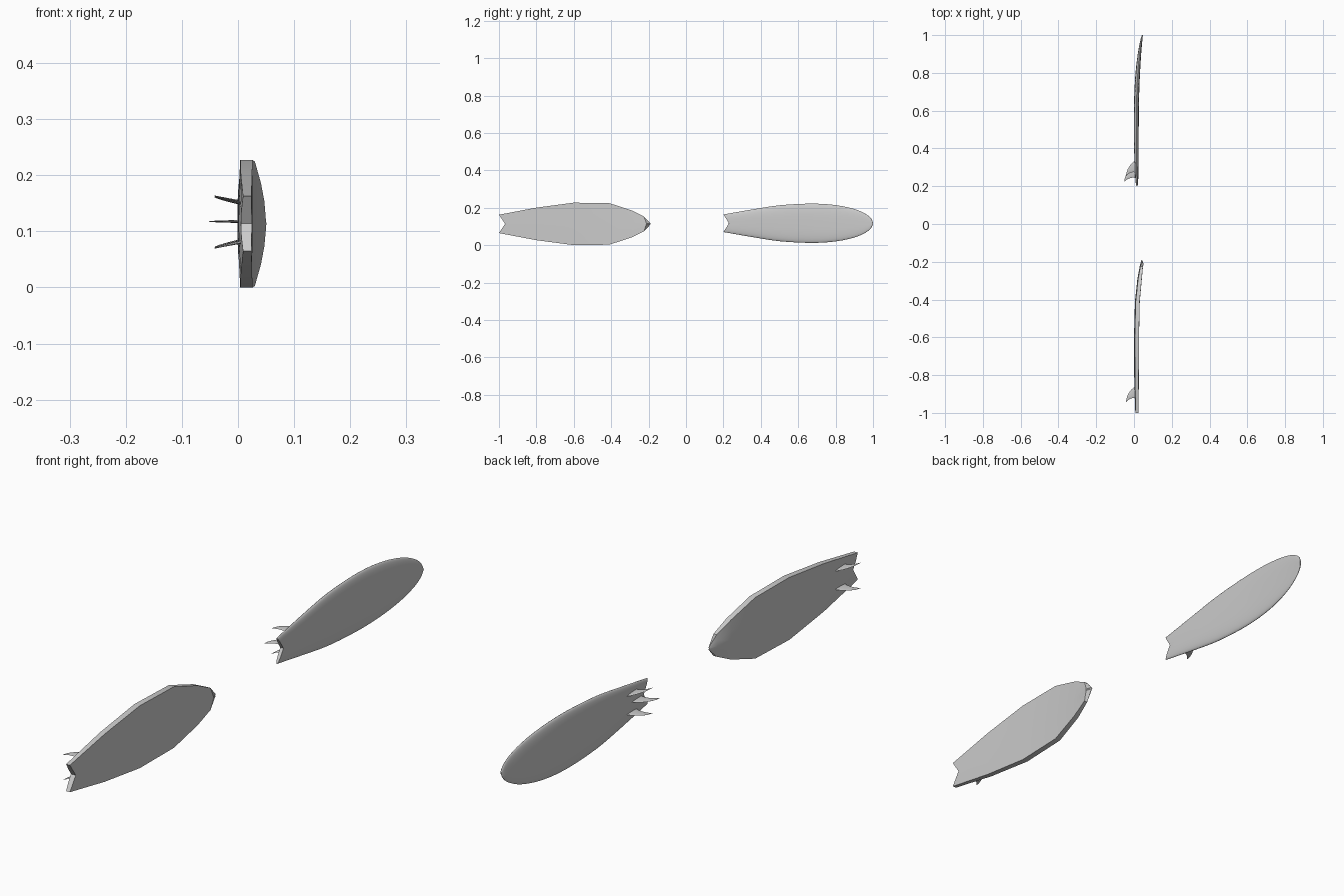
import bpy, bmesh, math

if "Cube" in bpy.data.objects:
    bpy.data.objects.remove(bpy.data.objects["Cube"])


def finish(name, bm, angle):
    bmesh.ops.remove_doubles(bm, verts=bm.verts[:], dist=0.0003)
    bmesh.ops.recalc_face_normals(bm, faces=bm.faces[:])
    me = bpy.data.meshes.new(name)
    bm.to_mesh(me)
    bm.free()
    ob = bpy.data.objects.new(name, me)
    bpy.context.collection.objects.link(ob)
    bpy.ops.object.select_all(action='DESELECT')
    ob.select_set(True)
    bpy.context.view_layer.objects.active = ob
    bpy.ops.object.shade_smooth_by_angle(angle=math.radians(angle))
    return ob


def smooth_path(pts, sub):
    """Catmull-Rom resampling of the board stations."""
    p = [pts[0]] + pts + [pts[-1]]
    out = []
    for i in range(1, len(p) - 2):
        for k in range(sub):
            u = k / sub
            out.append(tuple(
                0.5 * (2*b + (c - a)*u + (2*a - 5*b + 4*c - d)*u*u
                       + (3*b - a - 3*c + d)*u**3)
                for a, b, c, d in zip(p[i-1], p[i], p[i+1], p[i+2])))
    return out + [pts[-1]]


def board(name, stations, cols, section, zc, notch, nose_cut=0.0, angle=30):
    """Loft deck and underside through stations (y, half width, bottom x, deck x)."""
    bm = bmesh.new()
    deck, under = [], []
    for i, (y, w, b, d) in enumerate(stations):
        rd, ru = [], []
        for t in cols:
            xb, xd = section(t, b, d)
            yy = y + (notch * (1 - abs(t)) if i == 0 else 0)
            cut = nose_cut if i == len(stations) - 1 else 0
            rd.append(bm.verts.new((xd, yy - cut, zc + w * t)))
            ru.append(bm.verts.new((xb, yy, zc + w * t)))
        deck.append(rd)
        under.append(ru)
    n, m = len(stations), len(cols)
    for i in range(n - 1):
        for j in range(m - 1):
            for g in (deck, under):
                bm.faces.new((g[i][j], g[i+1][j], g[i+1][j+1], g[i][j+1]))
        for j in (0, m - 1):  # rails
            bm.faces.new((deck[i][j], deck[i+1][j], under[i+1][j], under[i][j]))
    for i in (0, n - 1):      # tail and nose ends
        for j in range(m - 1):
            bm.faces.new((deck[i][j], deck[i][j+1], under[i][j+1], under[i][j]))
    return finish(name, bm, angle)


def fin(name, y, z, depth, cant=0.0, toe=0.0):
    """Swept, foiled fin pointing to -x from its root leading edge at y."""
    # depth share, leading y, trailing y, half thickness
    secs = [(-0.2, 0.006, -0.060, .0026), (0.1, -0.003, -0.057, .0025),
            (0.4, -0.015, -0.060, .0021), (0.65, -0.030, -0.065, .0017),
            (0.85, -0.047, -0.072, .0012), (0.96, -0.062, -0.078, .0008),
            (1.0, -0.074, -0.080, .0004)]
    bm = bmesh.new()
    rings = []
    for s, lead, trail, th in secs:
        ring = []
        for k in range(12):
            a = 2 * math.pi * k / 12
            yy = (lead + trail) / 2 + (lead - trail) / 2 * math.cos(a)
            zz = th * math.sin(a) + cant * s + toe * yy
            ring.append(bm.verts.new((0.001 - (depth + 0.001) * s, y + yy, z + zz)))
        rings.append(ring)
    for r, q in zip(rings, rings[1:]):
        for k in range(12):
            bm.faces.new((r[k], r[(k+1) % 12], q[(k+1) % 12], q[k]))
    bm.faces.new(rings[0])
    bm.faces.new(rings[-1])
    return finish(name, bm, 50)


# Front board: faceted outline with square rails and a blunt nose
board("faceted_surfboard",
      [(-1.0, .049, .009, .024), (-.8, .087, .005, .025), (-.6, .1135, .004, .026),
       (-.41, .111, .009, .030), (-.29, .072, .022, .041), (-.225, .040, .034, .047),
       (-.19, .003, .043, .050)],
      [-1, -.5, 0, .5, 1],
      lambda t, b, d: (b - .004 * (1 - t*t), d + .0006 * (1 - t*t)),
      .1135, .033, nose_cut=.022, angle=25)

# Back board: smooth outline with rounded rails


def round_section(t, b, d):
    mid, h = (b + d) / 2, (d - b) / 2
    k = max(0.0, 1 - abs(t) ** 3) ** 0.5
    return mid - h * k, mid + h * k


board("rounded_surfboard",
      smooth_path([(.2, .047, .009, .022), (.35, .073, .002, .024),
                   (.5, .096, -.001, .025), (.67, .105, .001, .027),
                   (.8, .097, .008, .032), (.9, .076, .020, .038),
                   (.96, .050, .031, .043), (.99, .025, .038, .046),
                   (1.0, 0, .043, .047)], 3),
      [math.sin(math.pi * k / 20) for k in range(-10, 11)],
      round_section, .117, .03, angle=40)

# Side fins on both boards, centre fin on the rounded one
for label, y, zc in (("faceted", -.864, .1155), ("rounded", .332, .1175)):
    for side, s in (("upper", 1), ("lower", -1)):
        fin(f"{label}_{side}_fin", y, zc + s * .034, .042, cant=s * .008, toe=-s * .05)
fin("rounded_centre_fin", .303, .1175, .0515)
